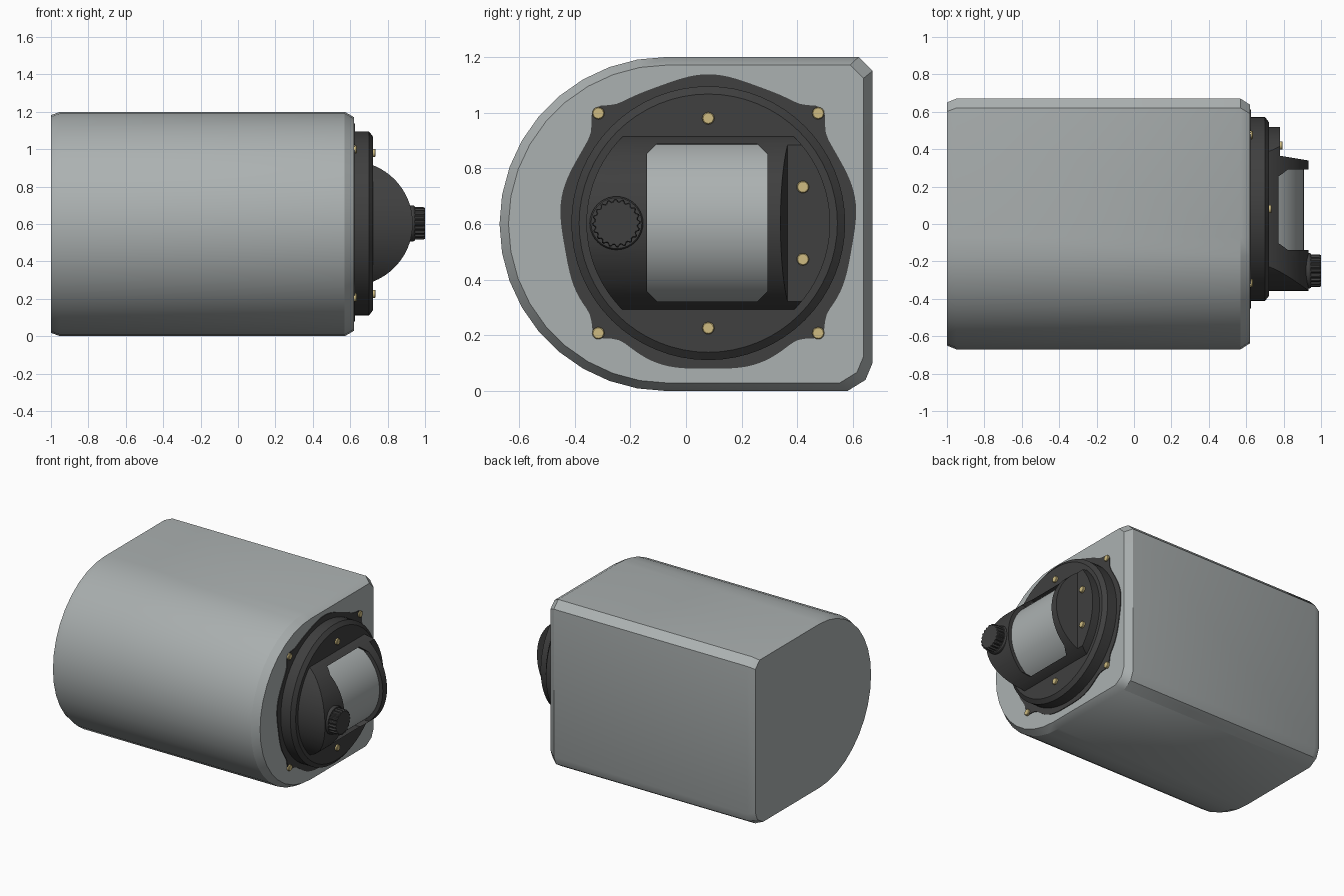
import bpy, bmesh, math
from math import sin, cos, pi, exp

if "Cube" in bpy.data.objects:
    bpy.data.objects.remove(bpy.data.objects["Cube"])


def material(name, rgb):
    m = bpy.data.materials.new(name)
    m.diffuse_color = (*rgb, 1)
    m.use_nodes = True
    m.node_tree.nodes["Principled BSDF"].inputs["Base Color"].default_value = m.diffuse_color
    return m


GREY = material("light grey", (0.41, 0.44, 0.44))
DARK = material("charcoal", (0.05, 0.05, 0.05))
BRASS = material("brass", (0.62, 0.50, 0.22))


def circle(r, n):
    return [(r * cos(2 * pi * i / n), r * sin(2 * pi * i / n)) for i in range(n)]


def loft(name, pts, stations, centre, mat, axis="x", smooth=30):
    """Sweep a closed outline along an axis; stations are (position, scale)."""
    bm = bmesh.new()
    rings = []
    for t, s in stations:
        ring = []
        for u, v in pts:
            a, b = centre[0] + u * s, centre[1] + v * s
            ring.append(bm.verts.new((t, a, b) if axis == "x" else (a, t, b)))
        rings.append(ring)
    n = len(pts)
    for r0, r1 in zip(rings, rings[1:]):
        for i in range(n):
            j = (i + 1) % n
            bm.faces.new((r0[i], r0[j], r1[j], r1[i]))
    bm.faces.new(rings[0])
    bm.faces.new(rings[-1])
    bmesh.ops.recalc_face_normals(bm, faces=bm.faces)
    me = bpy.data.meshes.new(name)
    bm.to_mesh(me)
    bm.free()
    me.materials.append(mat)
    ob = bpy.data.objects.new(name, me)
    bpy.context.collection.objects.link(ob)
    shade(ob, smooth)
    return ob


def shade(ob, angle):
    bpy.ops.object.select_all(action="DESELECT")
    ob.select_set(True)
    bpy.context.view_layer.objects.active = ob
    bpy.ops.object.shade_smooth_by_angle(angle=math.radians(angle))


def boolean(ob, cutter, operation):
    bpy.context.view_layer.objects.active = ob
    mod = ob.modifiers.new("cut", "BOOLEAN")
    mod.operation, mod.object, mod.solver = operation, cutter, "EXACT"
    bpy.ops.object.modifier_apply(modifier=mod.name)
    bpy.data.objects.remove(cutter)


# Main housing: half-round towards the front, flat at the back
outline = [(-0.07 + 0.6 * cos(a), 0.6 * sin(a))
           for a in (pi / 2 + pi * i / 18 for i in range(19))]
outline += [(0.58, -0.6), (0.645, -0.56), (0.67, -0.5), (0.67, 0.55), (0.62, 0.6)]
loft("housing", outline, [(-1, 0.97), (-0.95, 1), (0.57, 1), (0.62, 0.952)], (0, 0.6), GREY)

# Thin wavy gasket with a lobe at each corner screw
C = (0.08, 0.603)
gasket = []
for i in range(144):
    a = 2 * pi * i / 144
    near = min(abs((a - k * pi / 2 - pi / 4 + pi) % (2 * pi) - pi) for k in range(4))
    r = 0.529 + 0.006 * sin(9 * a) + 0.048 * exp(-(near / 0.09) ** 2)
    gasket.append((r * cos(a), r * sin(a)))
loft("gasket", gasket, [(0.61, 1), (0.625, 1)], C, DARK)

# Round flange
loft("flange", circle(0.492, 64), [(0.61, 1), (0.70, 1), (0.722, 0.943)], C, DARK)

# Barrel hood: crosswise cylinder clipped to a circle, stepped at the back
hood = loft("barrel_hood", circle(0.334, 96), [(-0.5, 1), (0.6, 1)], (0.6, 0.603), DARK, "y")
boolean(hood, loft("clip", circle(0.438, 96), [(0.70, 1), (1.2, 1)], C, DARK), "INTERSECT")
step = [(0.78, 0.365), (1.08, 0.315), (1.08, 0.8), (0.78, 0.8)]
cut = loft("step_cutter", [(-0.5, -0.5), (0.5, -0.5), (0.5, 0.5), (-0.5, 0.5)],
           [(0, 1), (1, 1)], (0, 0), DARK)
for v in cut.data.vertices:
    k = (0 if v.co.x < 0.5 else 1) if v.co.y < 0 else (3 if v.co.x < 0.5 else 2)
    v.co = (*step[k], 0.1 if v.co.z < 0 else 1.1)
boolean(hood, cut, "DIFFERENCE")

# Window in the hood with clipped corners
w, h, c = 0.216, 0.283, 0.036
window = [(w, h - c), (w - c, h), (c - w, h), (-w, h - c),
          (-w, c - h), (c - w, -h), (w - c, -h), (w, c - h)]
boolean(hood, loft("window_cutter", window, [(0.5, 1), (1.2, 1)], (0.076, 0.605), DARK), "DIFFERENCE")
shade(hood, 30)

# Roller seen through the window
loft("roller", circle(0.308, 96), [(-0.15, 1), (0.30, 1)], (0.6, 0.603), GREY, "y")

# Knob: collar and ribbed grip
K = (-0.25, 0.603)
loft("knob_collar", circle(0.096, 40), [(0.88, 1), (0.938, 1), (0.945, 0.95)], K, DARK)
grip = [((0.087 - 0.008 * (i % 4 > 1)) * cos(2 * pi * i / 80),
         (0.087 - 0.008 * (i % 4 > 1)) * sin(2 * pi * i / 80)) for i in range(80)]
loft("knob_grip", grip, [(0.93, 1), (0.99, 1), (1.0, 0.95)], K, DARK, smooth=20)

# Brass screws: (y, z, surface x)
screws = [(0.08 + sy * 0.395, 0.603 + sz * 0.395, 0.62) for sy in (-1, 1) for sz in (-1, 1)]
screws += [(0.08, 0.603 + s * 0.377, 0.72) for s in (-1, 1)]
screws += [(0.42, 0.603 + s * 0.13, 0.78) for s in (-1, 1)]
for i, (y, z, x) in enumerate(screws):
    loft(f"screw_{i + 1}", circle(0.022, 16), [(x - 0.01, 1), (x + 0.012, 1), (x + 0.015, 0.85)],
         (y, z), BRASS)
